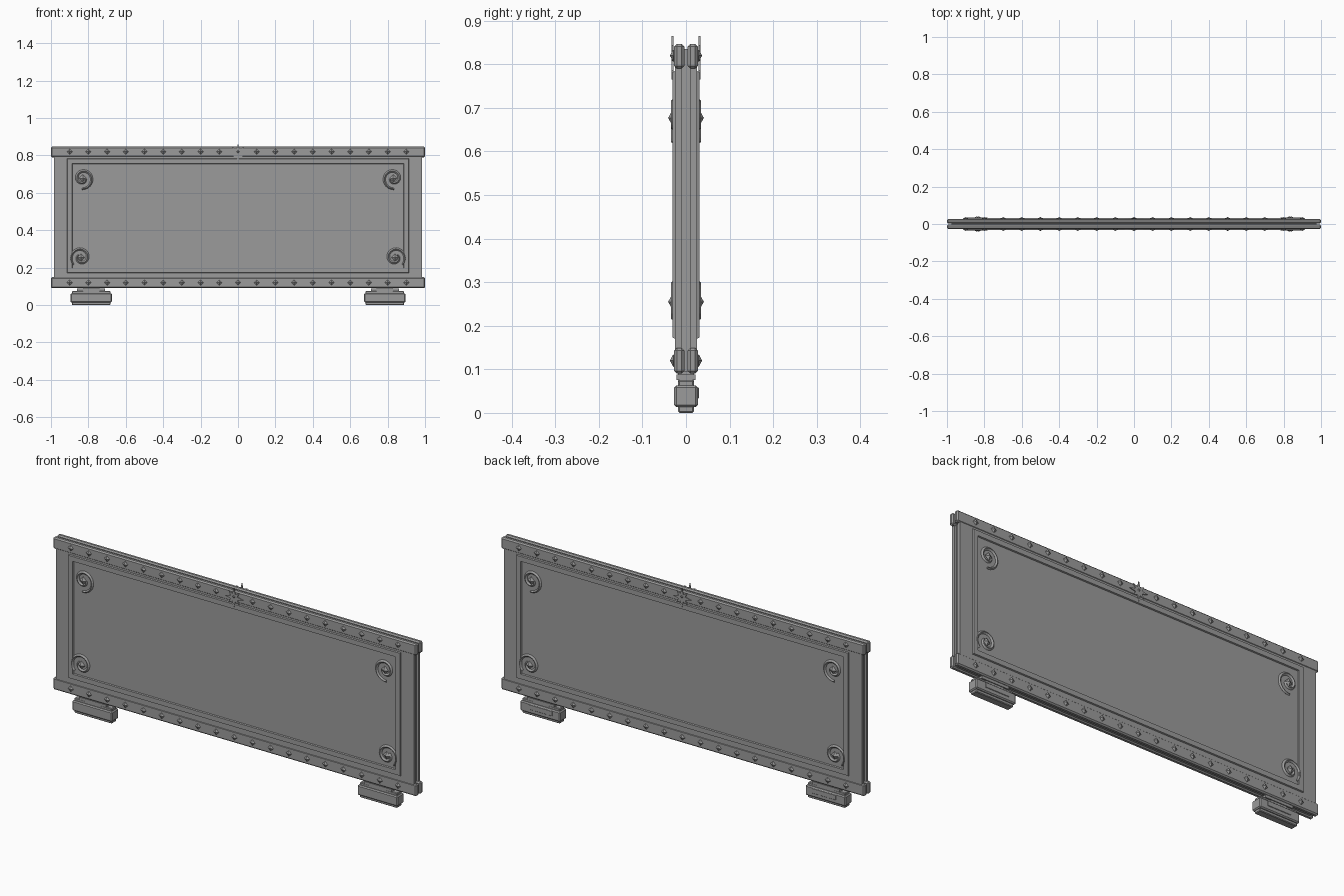
import bpy, bmesh, math
from mathutils import Matrix, Vector

cube = bpy.data.objects.get("Cube")
if cube:
    bpy.data.objects.remove(cube, do_unlink=True)

GREY = (0.33, 0.33, 0.33, 1)
grey = bpy.data.materials.new("plain grey")
grey.use_nodes = True
grey.diffuse_color = GREY
grey.node_tree.nodes["Principled BSDF"].inputs["Base Color"].default_value = GREY


def finish(name, bm, mirror=(False, False, False), bevel=0):
    """Turn a bmesh into a named object, with optional bevel and mirroring."""
    bmesh.ops.recalc_face_normals(bm, faces=bm.faces)
    mesh = bpy.data.meshes.new(name)
    bm.to_mesh(mesh)
    bm.free()
    mesh.materials.append(grey)
    obj = bpy.data.objects.new(name, mesh)
    bpy.context.collection.objects.link(obj)
    if bevel:
        mod = obj.modifiers.new("Bevel", 'BEVEL')
        mod.width, mod.segments = bevel, 1
    if any(mirror):
        mod = obj.modifiers.new("Mirror", 'MIRROR')
        mod.use_axis = mirror
        mod.use_mirror_merge = False
    return obj


def add_box(bm, x, y, z):
    """Box spanning the three (low, high) ranges."""
    mid = Vector([(a + b) / 2 for a, b in (x, y, z)])
    size = [b - a for a, b in (x, y, z)]
    bmesh.ops.create_cube(bm, size=1, matrix=Matrix.Translation(mid) @ Matrix.Diagonal((*size, 1)))


def box(name, x, y, z, **options):
    bm = bmesh.new()
    add_box(bm, x, y, z)
    return finish(name, bm, **options)


def add_gem(bm, x, y, z, radius, depth):
    """Four-sided double pyramid with its points up, down and out."""
    rim = [bm.verts.new((x + radius * math.sin(a), y, z + radius * math.cos(a)))
           for a in (i * math.pi / 2 for i in range(4))]
    for tip_y in (y - depth, y + depth):
        tip = bm.verts.new((x, tip_y, z))
        for i in range(4):
            bm.faces.new((rim[i], rim[(i + 1) % 4], tip))


FRONT_BACK = (False, True, False)
SIDES = (True, False, False)
CORNERS = (True, True, False)

# Panel: a thin core between two outer boards
box("panel_core", (-0.975, 0.975), (-0.01, 0.01), (0.095, 0.835))
box("panel_board", (-0.985, 0.985), (-0.025, -0.01), (0.095, 0.80), mirror=FRONT_BACK)

# Paired top and bottom rails with a slot between them
for name, low, high in (("top_rail", 0.79, 0.847), ("bottom_rail", 0.09, 0.149)):
    box(name, (-1, 1), (-0.027, -0.004), (low, high), mirror=FRONT_BACK, bevel=0.006)

# Raised moulding around the centre field
bm = bmesh.new()
outline = [(0.915, 0.17, 0.785, -0.024), (0.912, 0.173, 0.782, -0.031),
           (0.888, 0.197, 0.758, -0.031), (0.885, 0.20, 0.755, -0.024)]
rings = [[bm.verts.new(p) for p in ((-x, y, low), (x, y, low), (x, y, high), (-x, y, high))]
         for x, low, high, y in outline]
for inner, outer in zip(rings, rings[1:]):
    for i in range(4):
        j = (i + 1) % 4
        bm.faces.new((inner[i], inner[j], outer[j], outer[i]))
finish("panel_moulding", bm, mirror=FRONT_BACK)

# Diamond studs along both rails
for name, z in (("top_studs", 0.82), ("bottom_studs", 0.12)):
    bm = bmesh.new()
    for i in range(-9, 10):
        add_gem(bm, i / 10, -0.029, z, 0.015, 0.008)
    finish(name, bm, mirror=FRONT_BACK)


def scroll(name, cx, cz, start, turn):
    """Tapered spiral, diamond in section, curling in to a gem."""
    bm = bmesh.new()
    steps, rings = 28, []
    for i in range(steps + 1):
        t = i / steps
        angle = start + turn * t
        radius = 0.056 - 0.040 * t
        width = 0.003 + 0.005 * math.sin(math.pi * (0.15 + 0.7 * t))
        ring = []
        for dr, dy in ((width, 0), (0, -0.007), (-width, 0), (0, 0.007)):
            ring.append(bm.verts.new((cx + (radius + dr) * math.cos(angle), -0.027 + dy,
                                      cz + (radius + dr) * math.sin(angle))))
        rings.append(ring)
    for a, b in zip(rings, rings[1:]):
        for i in range(4):
            j = (i + 1) % 4
            bm.faces.new((a[i], a[j], b[j], b[i]))
    bm.faces.new(rings[0])
    bm.faces.new(rings[-1])
    add_gem(bm, cx, -0.03, cz, 0.02, 0.011)
    finish(name, bm, mirror=CORNERS)


scroll("upper_scroll", -0.83, 0.677, math.radians(-95), math.radians(450))
scroll("lower_scroll", -0.84, 0.255, math.radians(225), math.radians(-450))

# Eight-pointed star plate at the middle of the top rail
bm = bmesh.new()
points = []
for i in range(16):
    radius = 0.02 if i % 2 else (0.05 if i % 4 == 0 else 0.042)
    a = math.pi * i / 8
    points.append(bm.verts.new((radius * math.sin(a), -0.033, 0.815 + radius * math.cos(a))))
face = bm.faces.new(points)
new = bmesh.ops.extrude_face_region(bm, geom=[face])["geom"]
bmesh.ops.translate(bm, vec=(0, 0.004, 0), verts=[v for v in new if isinstance(v, bmesh.types.BMVert)])
finish("star_plate", bm, mirror=FRONT_BACK)

# Feet: bevelled body, sole core, neck and a small plate on the back
box("foot_body", (-0.895, -0.675), (-0.027, 0.027), (0.013, 0.063), mirror=SIDES, bevel=0.005)
box("foot_core", (-0.888, -0.682), (-0.018, 0.018), (0, 0.075), mirror=SIDES, bevel=0.003)
box("foot_neck", (-0.86, -0.71), (-0.022, 0.022), (0.075, 0.088), mirror=SIDES)
box("foot_stem", (-0.83, -0.74), (-0.018, 0.018), (0.06, 0.10), mirror=SIDES)
box("foot_plate", (-0.845, -0.715), (0.026, 0.03), (0.033, 0.058), mirror=SIDES, bevel=0.0015)
